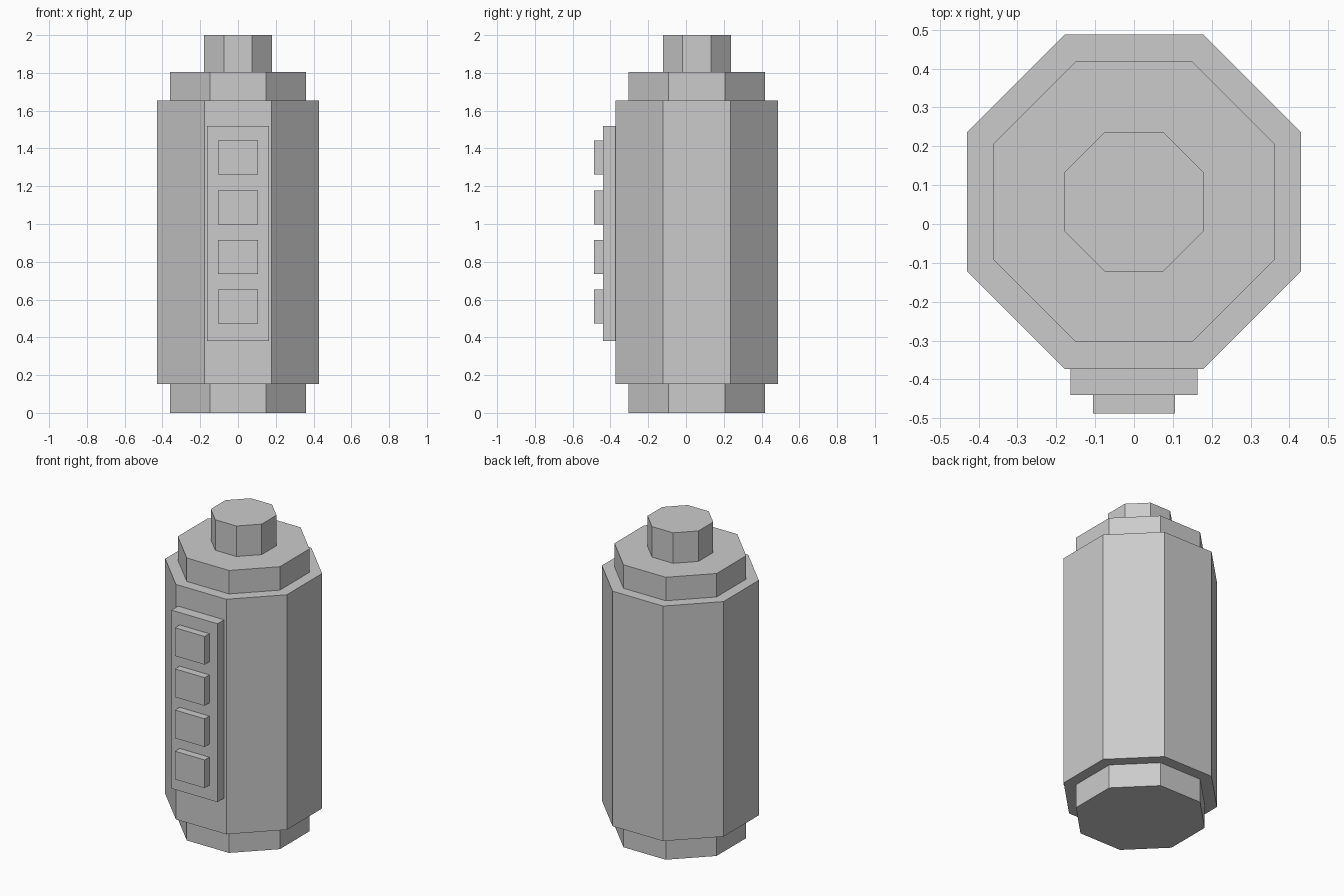
import bpy, math

if "Cube" in bpy.data.objects:
    bpy.data.objects.remove(bpy.data.objects["Cube"])

# single flat grey
grey = bpy.data.materials.new("light_grey")
grey.diffuse_color = (0.6, 0.6, 0.6, 1)
grey.use_nodes = True
grey.node_tree.nodes["Principled BSDF"].inputs["Base Color"].default_value = grey.diffuse_color

AXIS_Y = 0.057


def octagon(name, apothem, z0, z1):
    """Eight-sided drum with a flat side facing the front."""
    bpy.ops.mesh.primitive_cylinder_add(
        vertices=8, radius=apothem / math.cos(math.pi / 8), depth=z1 - z0,
        location=(0, AXIS_Y, (z0 + z1) / 2), rotation=(0, 0, math.pi / 8))
    finish(name)


def box(name, half_width, y0, y1, z0, z1):
    bpy.ops.mesh.primitive_cube_add(size=1, location=(0, (y0 + y1) / 2, (z0 + z1) / 2))
    bpy.context.object.scale = (2 * half_width, y1 - y0, z1 - z0)
    finish(name)


def finish(name):
    ob = bpy.context.object
    ob.name = name
    bpy.ops.object.transform_apply(location=False, rotation=True, scale=True)
    ob.data.materials.append(grey)


# stacked canister
octagon("base", 0.361, 0.0, 0.153)
octagon("body", 0.43, 0.153, 1.655)
octagon("collar", 0.361, 1.655, 1.805)
octagon("top_knob", 0.18, 1.805, 2.0)

# front control panel with four buttons
box("front_panel", 0.163, -0.44, -0.373, 0.38, 1.52)
for i in range(4):
    z = 0.562 + 0.263 * i
    box(f"button_{i + 1}", 0.105, -0.487, -0.44, z - 0.09, z + 0.09)
